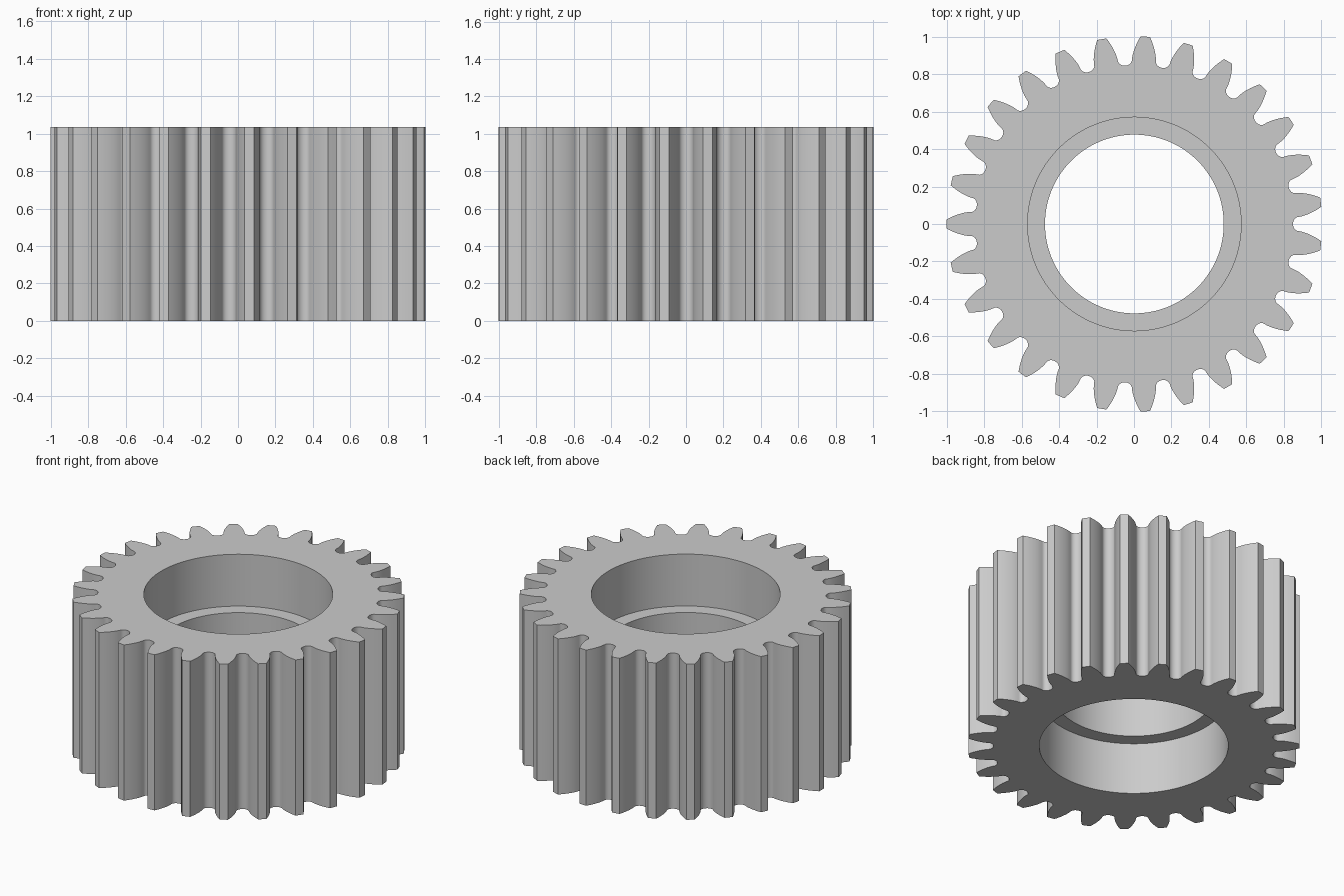
import bpy, bmesh
from math import acos, cos, sin, tan, pi, radians

old = bpy.data.objects.get("Cube")
if old:
    bpy.data.objects.remove(old, do_unlink=True)

# Standard involute proportions
TEETH = 27
TIP = 1.002
MODULE = 2 * TIP / (TEETH + 2)
PITCH = MODULE * TEETH / 2
ROOT = PITCH - 1.25 * MODULE
BASE = PITCH * cos(radians(20))
HEIGHT = 15 * MODULE
BORE, RIDGE = 0.57, 0.477
SHIFT = 0.002


def involute(r):
    a = acos(min(1, BASE / r))
    return tan(a) - a


def half_angle(r):
    """Half the angular thickness of a tooth at radius r."""
    return pi / (2 * TEETH) + involute(PITCH) - involute(r)


# Half tooth as (angle, radius): tip, involute flank, rounded root
half = []
for i in range(9):
    r = TIP + (BASE - TIP) * i / 8
    half.append((half_angle(r), r))
gap = pi / TEETH - half[-1][0]
for i in range(1, 7):
    p = i * pi / 12
    half.append((pi / TEETH - gap * cos(p), ROOT + (BASE - ROOT) * (1 - sin(p))))

# Mirror into a full tooth, then repeat round the axis
tooth = [(-a, r) for a, r in reversed(half[:-1])] + [(0, TIP)] + half
outline = [(pi + 2 * pi * k / TEETH + a, r) for k in range(TEETH) for a, r in tooth]

# Cross-section rings: toothed rim, then bore with a central ridge
sections = [(None, 0), (None, HEIGHT), (BORE, HEIGHT), (BORE, HEIGHT * 2 / 3),
            (RIDGE, HEIGHT * 2 / 3), (RIDGE, HEIGHT / 3), (BORE, HEIGHT / 3), (BORE, 0)]

bm = bmesh.new()
rings = []
for radius, z in sections:
    rings.append([bm.verts.new(((radius or r) * cos(a) + SHIFT, (radius or r) * sin(a), z))
                  for a, r in outline])
count = len(outline)
for s, lower in enumerate(rings):
    upper = rings[(s + 1) % len(rings)]
    for i in range(count):
        j = (i + 1) % count
        bm.faces.new((lower[i], lower[j], upper[j], upper[i]))
bmesh.ops.recalc_face_normals(bm, faces=bm.faces[:])

mesh = bpy.data.meshes.new("spur_gear")
bm.to_mesh(mesh)
bm.free()
gear = bpy.data.objects.new("spur_gear", mesh)
bpy.context.collection.objects.link(gear)

# Plain grey metal
grey = bpy.data.materials.new("light_grey")
grey.use_nodes = True
colour = (0.6, 0.6, 0.6, 1)
grey.diffuse_color = colour
grey.node_tree.nodes["Principled BSDF"].inputs["Base Color"].default_value = colour
mesh.materials.append(grey)

# Smooth curved walls, crisp corners
bpy.ops.object.select_all(action="DESELECT")
gear.select_set(True)
bpy.context.view_layer.objects.active = gear
bpy.ops.object.shade_smooth_by_angle(angle=radians(30))
